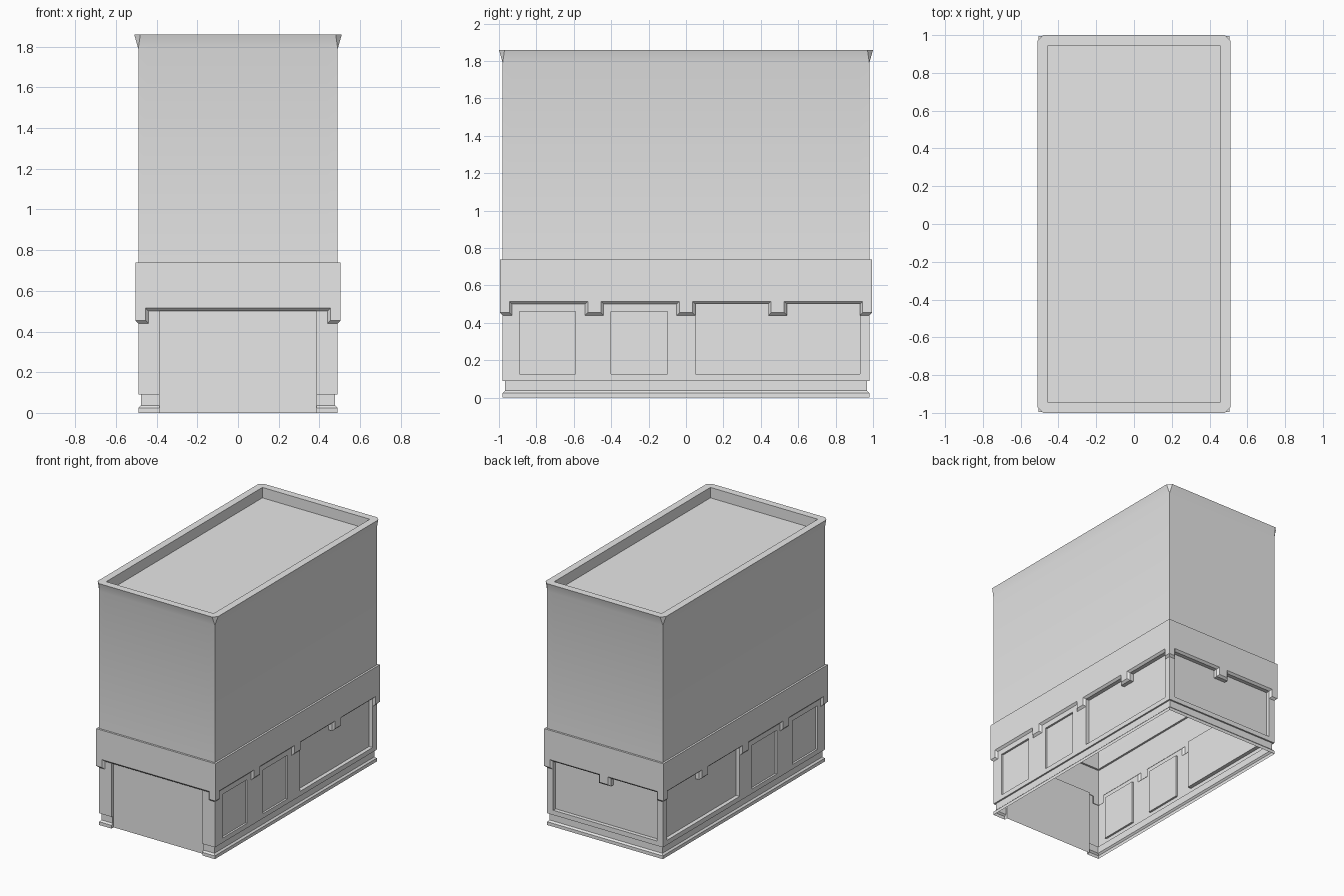
import bpy, bmesh, math

cube = bpy.data.objects.get("Cube")
if cube:
    bpy.data.objects.remove(cube, do_unlink=True)

HALF = {"x": 0.49, "y": 0.98}      # half extents of the plain wall
BELT_OUT = 0.015                   # how far the belt stands proud
BELT_LOW, BELT_TOP, TOOTH_LOW = 0.50, 0.74, 0.44
SILL, SMALL_HEAD = 0.126, 0.46
CHAMFER = 0.03

# Wall profile: height, offset from the wall plane, corner chamfer
PROFILE = [(0, 0, 0), (0.025, 0, 0), (0.037, -0.012, 0), (0.09, -0.012, 0),
           (0.09, 0, 0), (SILL, 0, 0), (TOOTH_LOW, 0, 0), (SMALL_HEAD, 0, 0),
           (BELT_LOW, 0, 0), (BELT_TOP, 0, 0), (1.79, 0, 0),
           (1.86, 0.02, CHAMFER), (1.86, -0.035, 0), (1.78, -0.035, 0)]

# Column breaks along the long walls (normal x) and the end walls (normal y)
BREAKS = {"x": [-0.98, -0.93, -0.89, -0.59, -0.54, -0.44, -0.40, -0.10,
                -0.05, 0.05, 0.44, 0.54, 0.93, 0.98],
          "y": [-0.49, -0.44, -0.385, -0.05, 0.05, 0.385, 0.44, 0.49]}
TEETH = {("x", 1): (-0.49, 0, 0.49), ("x", -1): (-0.49, 0, 0.49),
         ("y", 1): (0,), ("y", -1): ()}


def place(axis, side, u, level):
    z, out, chamfer = level
    length = HALF["y" if axis == "x" else "x"]
    if abs(u) == length:
        u = math.copysign(length + out - chamfer, u)
    w = side * (HALF[axis] + out)
    return (w, u, z) if axis == "x" else (u, w, z)


def is_belt(axis, side, u, z):
    if BELT_LOW < z < BELT_TOP:
        return True
    end = HALF["y" if axis == "x" else "x"] - 0.05
    on_tooth = abs(u) > end or any(abs(u - t) < 0.05 for t in TEETH[axis, side])
    return TOOTH_LOW < z < BELT_LOW and on_tooth


def recess_depth(axis, side, u, z):
    if z > BELT_LOW:
        return 0
    if axis == "y" and side < 0:                       # front opening
        return 0.025 if abs(u) < 0.385 else 0
    if z < SILL:
        return 0
    if axis == "y":                                    # back window
        return 0.03 if abs(u) < 0.44 else 0
    if 0.05 < u < 0.93:                                # large side window
        return 0.03
    small = -0.89 < u < -0.59 or -0.40 < u < -0.10     # small side windows
    return 0.015 if small and z < SMALL_HEAD else 0


bm = bmesh.new()


def add_face(points):
    return bm.faces.new([bm.verts.new(p) for p in points])


# Walls, flared rim and parapet as one shell of cells
belt, recesses = [], {}
for axis in "xy":
    for side in (-1, 1):
        cols = BREAKS[axis]
        for low, high in zip(PROFILE, PROFILE[1:]):
            for a, b in zip(cols, cols[1:]):
                f = add_face([place(axis, side, a, low), place(axis, side, b, low),
                              place(axis, side, b, high), place(axis, side, a, high)])
                u, z = (a + b) / 2, (low[0] + high[0]) / 2
                if is_belt(axis, side, u, z):
                    belt.append(f)
                elif recess_depth(axis, side, u, z):
                    key = (axis, side, recess_depth(axis, side, u, z))
                    recesses.setdefault(key, []).append(f)

# Chamfered corners of the rim
for sx in (-1, 1):
    for sy in (-1, 1):
        a = (sx * 0.51, sy * (1 - CHAMFER), 1.86)
        b = (sx * (0.51 - CHAMFER), sy, 1.86)
        add_face([a, b, (sx * 0.49, sy * 0.98, 1.79)])
        add_face([a, b, (sx * 0.455, sy * 0.945, 1.86)])

bmesh.ops.remove_doubles(bm, verts=bm.verts[:], dist=0.0005)

# Roof floor
roof_edges = [e for e in bm.edges if e.is_boundary and all(v.co.z > 1.7 for v in e.verts)]
bmesh.ops.holes_fill(bm, edges=roof_edges, sides=0)
bmesh.ops.recalc_face_normals(bm, faces=bm.faces[:])

# Recessed windows and front opening
for (axis, side, depth), faces in recesses.items():
    bmesh.ops.inset_region(bm, faces=faces, thickness=0, depth=0, use_boundary=True)
    i = "xy".index(axis)
    for v in {v for f in faces for v in f.verts}:
        v.co[i] = side * (HALF[axis] - depth)

# Belt with hanging teeth and bevelled underside
bmesh.ops.inset_region(bm, faces=belt, thickness=BELT_OUT, depth=0,
                       use_boundary=True, use_even_offset=True)
for v in {v for f in belt for v in f.verts}:
    for i, axis in enumerate("xy"):
        if abs(v.co[i]) > HALF[axis] - 0.005:
            v.co[i] = math.copysign(HALF[axis] + BELT_OUT, v.co[i])
    if v.co.z > BELT_TOP - 0.05:
        v.co.z = BELT_TOP

# Open underside
under = [f for f in bm.faces if all(v.co.z < 0.001 for v in f.verts)]
bmesh.ops.delete(bm, geom=under, context="FACES")
bmesh.ops.dissolve_degenerate(bm, edges=bm.edges[:], dist=0.0005)
bmesh.ops.recalc_face_normals(bm, faces=bm.faces[:])

mesh = bpy.data.meshes.new("building_shell")
bm.to_mesh(mesh)
bm.free()

grey = bpy.data.materials.new("plain_grey")
grey.use_nodes = True
colour = (0.8, 0.8, 0.8, 1)
grey.diffuse_color = colour
grey.node_tree.nodes["Principled BSDF"].inputs["Base Color"].default_value = colour
mesh.materials.append(grey)

shell = bpy.data.objects.new("building_shell", mesh)
bpy.context.collection.objects.link(shell)
bpy.ops.object.select_all(action="DESELECT")
shell.select_set(True)
bpy.context.view_layer.objects.active = shell
bpy.ops.object.shade_smooth_by_angle(angle=math.radians(30))
